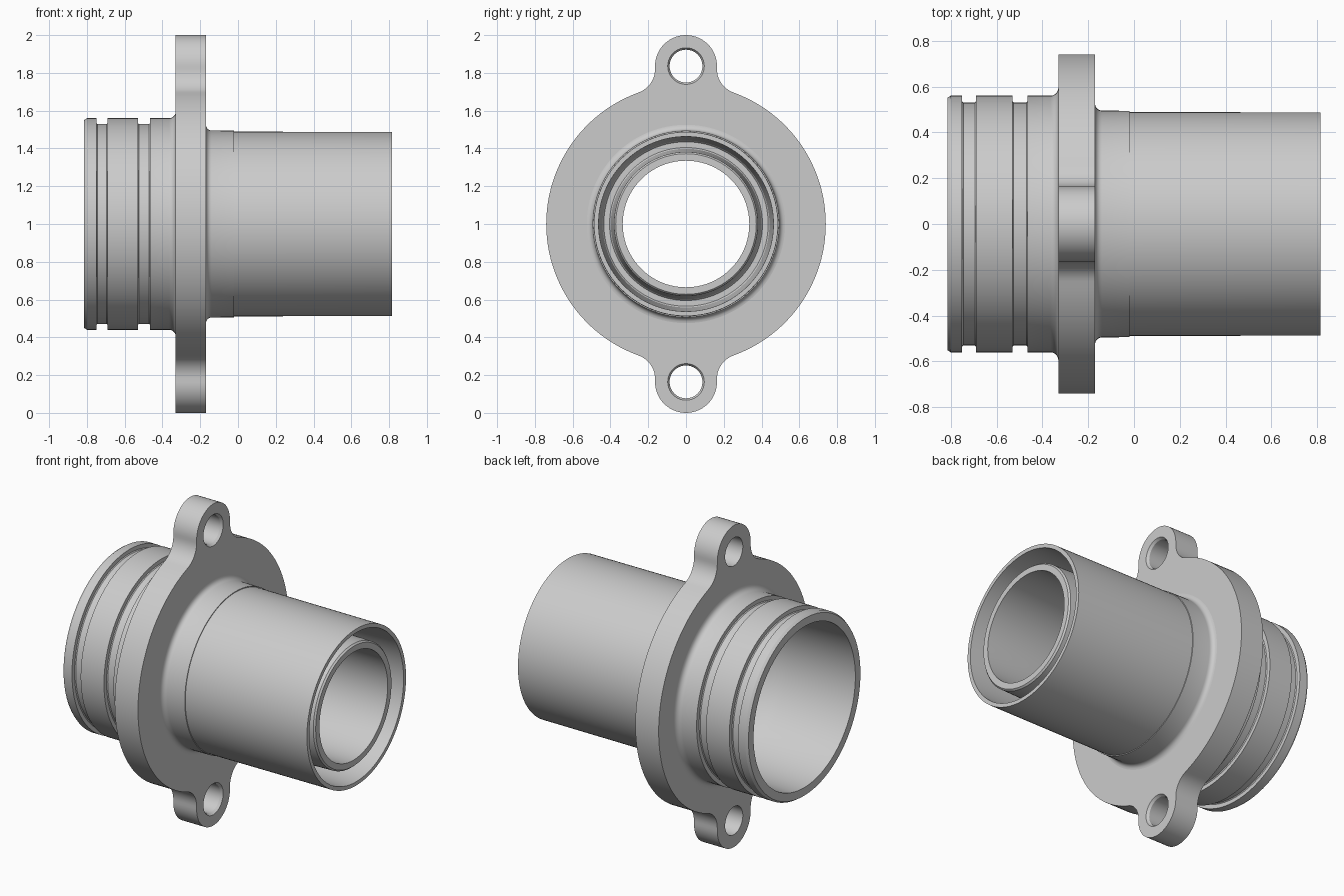
import bpy, bmesh, math
from math import sin, cos, pi

if "Cube" in bpy.data.objects:
    bpy.data.objects.remove(bpy.data.objects["Cube"])

CZ = 1.0  # height of the main axis

metal = bpy.data.materials.new("light grey metal")
metal.diffuse_color = (0.6, 0.6, 0.6, 1)
metal.use_nodes = True
metal.node_tree.nodes["Principled BSDF"].inputs["Base Color"].default_value = metal.diffuse_color


def finish(ob, angle=30):
    ob.data.materials.clear()
    ob.data.materials.append(metal)
    bpy.ops.object.select_all(action='DESELECT')
    ob.select_set(True)
    bpy.context.view_layer.objects.active = ob
    bpy.ops.object.shade_smooth_by_angle(angle=math.radians(angle))


def lathe(name, profile, cz, segs):
    """Spin a closed (x, radius) profile around the x axis at height cz."""
    bm = bmesh.new()
    rings = []
    for i in range(segs):
        a = 2 * pi * i / segs
        rings.append([bm.verts.new((x, r * sin(a), cz + r * cos(a))) for x, r in profile])
    n = len(profile)
    for i in range(segs):
        p, q = rings[i], rings[(i + 1) % segs]
        for j in range(n):
            k = (j + 1) % n
            bm.faces.new((p[j], p[k], q[k], q[j]))
    bmesh.ops.recalc_face_normals(bm, faces=bm.faces)
    me = bpy.data.meshes.new(name)
    bm.to_mesh(me)
    bm.free()
    ob = bpy.data.objects.new(name, me)
    bpy.context.collection.objects.link(ob)
    finish(ob)
    return ob


def arc(cx, cy, r, a0, a1, n):
    return [(cx + r * cos(a0 + (a1 - a0) * i / n), cy + r * sin(a0 + (a1 - a0) * i / n))
            for i in range(n + 1)]


# Spigot, outer sleeve, annular pocket, inner sleeve and bore in one section
body = [(-0.815, 0.50), (-0.815, 0.55), (-0.80, 0.56)]
for g0, g1 in ((-0.75, -0.69), (-0.53, -0.465)):          # seal grooves
    body += [(g0, 0.56), (g0, 0.535), (g0 + 0.005, 0.53),
             (g1 - 0.005, 0.53), (g1, 0.535), (g1, 0.56)]
body += arc(-0.365, 0.595, 0.035, -pi / 2, 0, 5)          # fillet into flange
body += [(-0.32, 0.595), (-0.18, 0.525)]
body += arc(-0.14, 0.525, 0.03, -pi, -pi / 2, 5)          # fillet out of flange
body += [(-0.02, 0.494), (-0.02, 0.489), (0.815, 0.487),
         (0.815, 0.463), (0.06, 0.442), (0.05, 0.435),    # pocket outer wall
         (0.05, 0.405), (0.06, 0.398),                    # pocket floor
         (0.785, 0.381), (0.795, 0.372), (0.795, 0.335),  # inner sleeve end
         (0.06, 0.338), (0.0, 0.345), (-0.08, 0.372),     # bore and flare
         (-0.22, 0.44), (-0.29, 0.468), (-0.36, 0.482)]
lathe("sleeve_body", body, CZ, 128)

# Flange outline: round plate with two filleted ears, in (y, z) about the axis
R, EAR, EAR_Z, F = 0.74, 0.164, 0.836, 0.131
fx = EAR + F
fz = math.sqrt((R + F) ** 2 - fx ** 2)
t = math.atan2(fz, fx)
half = arc(0, 0, R, -t, t, 48)                            # right side of plate
half += arc(fx, fz, F, t + pi, pi, 10)[1:]                # fillet to ear
half += arc(0, EAR_Z, EAR, 0, pi, 28)                     # upper ear
half += arc(-fx, fz, F, 0, -t, 10)[:-1]                   # fillet back to plate
outline = half + [(-x, -y) for x, y in half]

curve = bpy.data.curves.new("flange_plate", 'CURVE')
curve.dimensions = '2D'
curve.fill_mode = 'BOTH'
curve.extrude = 0.08
holes = [arc(0, 0, 0.51, 0, 2 * pi, 96)[:-1]]
holes += [arc(0, s * EAR_Z, 0.097, 0, 2 * pi, 40)[:-1] for s in (1, -1)]
for pts in [outline] + holes:
    sp = curve.splines.new('POLY')
    sp.points.add(len(pts) - 1)
    for p, (x, y) in zip(sp.points, pts):
        p.co = (x, y, 0, 1)
    sp.use_cyclic_u = True
tmp = bpy.data.objects.new("flange_outline", curve)
bpy.context.collection.objects.link(tmp)
bpy.context.view_layer.update()
mesh = bpy.data.meshes.new_from_object(tmp.evaluated_get(bpy.context.evaluated_depsgraph_get()))
bpy.data.objects.remove(tmp)

# Stand the plate up: local x -> y, local y -> z, thickness -> x
bm = bmesh.new()
bm.from_mesh(mesh)
for v in bm.verts:
    x, y, z = v.co
    v.co = (z - 0.25, x, y + CZ)
bmesh.ops.remove_doubles(bm, verts=bm.verts, dist=0.0001)
bmesh.ops.recalc_face_normals(bm, faces=bm.faces)
bm.to_mesh(mesh)
bm.free()
plate = bpy.data.objects.new("flange_plate", mesh)
bpy.context.collection.objects.link(plate)
finish(plate)

# Chamfered bolt hole linings in the ears
lining = [(-0.33, 0.097), (-0.33, 0.087), (-0.185, 0.087),
          (-0.17, 0.097), (-0.18, 0.105), (-0.32, 0.105)]
for label, s in (("upper", 1), ("lower", -1)):
    lathe(label + "_bolt_hole", lining, CZ + s * EAR_Z, 40)
